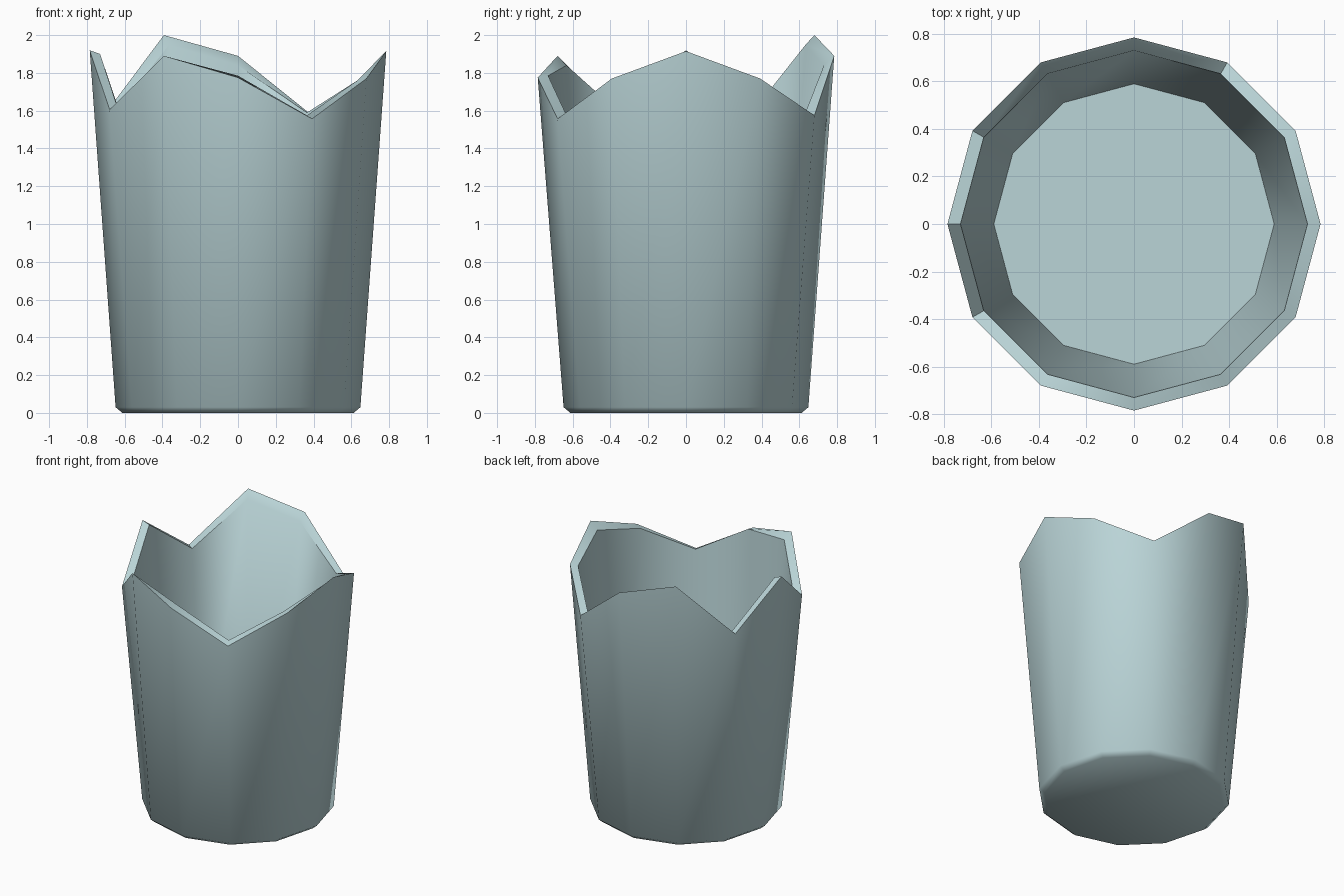
import bpy, bmesh, math

if "Cube" in bpy.data.objects:
    bpy.data.objects.remove(bpy.data.objects["Cube"])

SIDES = 12
# rim heights, counter-clockwise from +x in 30 degree steps
OUTER_RIM = [1.915, 1.77, 1.575, 1.89, 2.0, 1.615, 1.92, 1.605, 1.89, 1.775, 1.557, 1.77]
INNER_RIM = [1.86, 1.76, 1.59, 1.84, 1.948, 1.61, 1.90, 1.60, 1.84, 1.785, 1.575, 1.76]

mat = bpy.data.materials.new("pale blue grey")
mat.diffuse_color = (0.49, 0.66, 0.68, 1)
mat.use_nodes = True
mat.node_tree.nodes["Principled BSDF"].inputs["Base Color"].default_value = mat.diffuse_color

bm = bmesh.new()


def ring(radius, heights):
    """Twelve-sided ring; heights is one number or one per corner."""
    if not isinstance(heights, list):
        heights = [heights] * SIDES
    return [bm.verts.new((radius * math.cos(math.tau * i / SIDES),
                          radius * math.sin(math.tau * i / SIDES), z))
            for i, z in enumerate(heights)]


# profile from the underside, up the outside, over the rim, down to the inner floor
rings = [ring(0.612, 0.0), ring(0.648, 0.03), ring(0.785, OUTER_RIM),
         ring(0.73, INNER_RIM), ring(0.59, 0.055)]
for a, b in zip(rings, rings[1:]):
    for i in range(SIDES):
        j = (i + 1) % SIDES
        bm.faces.new((a[i], a[j], b[j], b[i]))
bm.faces.new(rings[0][::-1])   # underside
bm.faces.new(rings[-1])        # inner floor
bmesh.ops.recalc_face_normals(bm, faces=bm.faces)

mesh = bpy.data.meshes.new("jagged_cup")
bm.to_mesh(mesh)
bm.free()
mesh.materials.append(mat)
cup = bpy.data.objects.new("jagged_cup", mesh)
bpy.context.collection.objects.link(cup)

# smooth walls, crisp rim
bpy.context.view_layer.objects.active = cup
cup.select_set(True)
bpy.ops.object.shade_smooth_by_angle(angle=math.radians(52))
